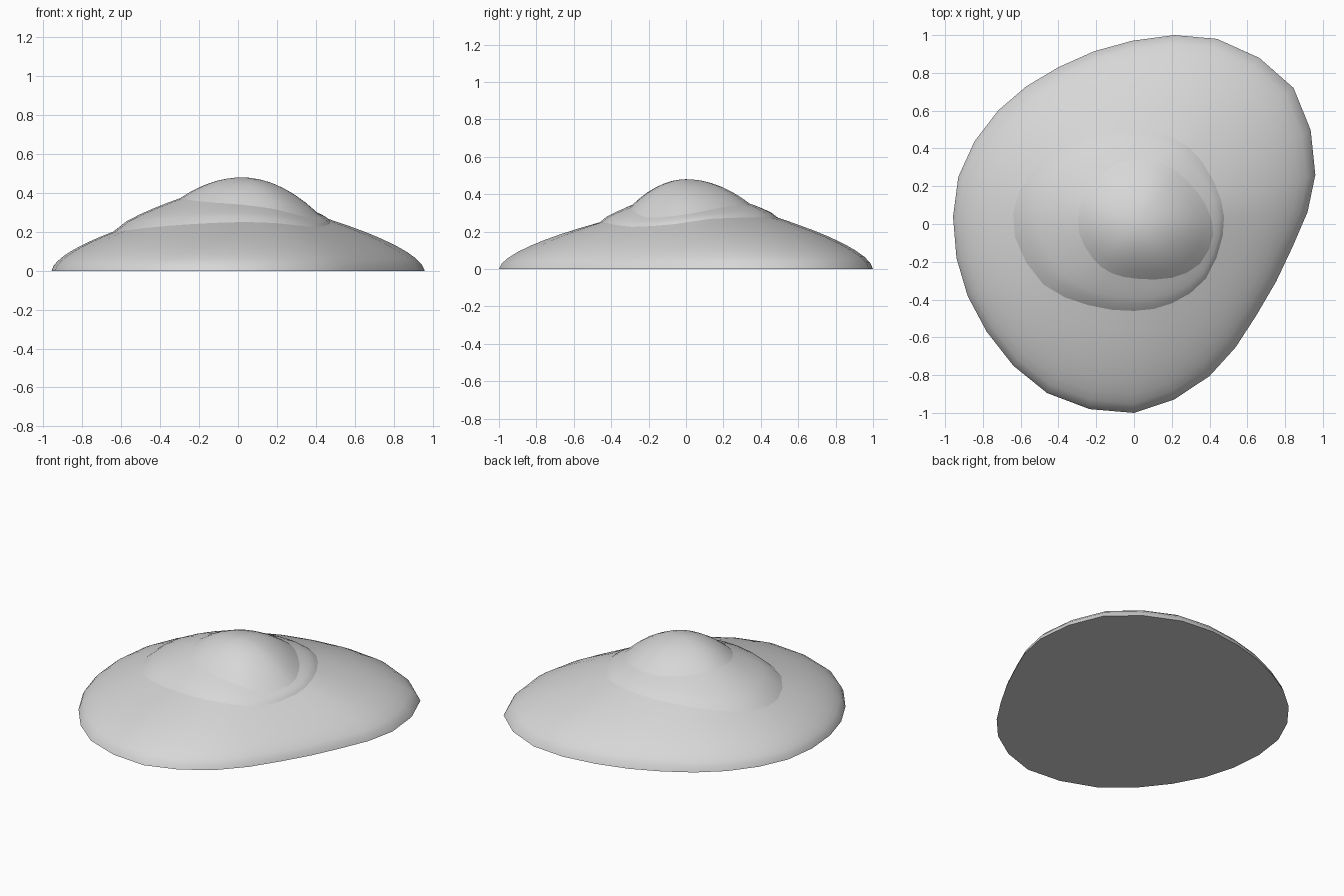
import bpy
import bmesh
from mathutils import Vector

cube = bpy.data.objects.get("Cube")
if cube:
    bpy.data.objects.remove(cube, do_unlink=True)

SIDES = 28

# Plain grey for the whole model
GREY = (0.68, 0.68, 0.68, 1)
grey = bpy.data.materials.new("light_grey")
grey.use_nodes = True
grey.diffuse_color = GREY
grey.node_tree.nodes["Principled BSDF"].inputs["Base Color"].default_value = GREY


def closed_curve(points):
    """Sample a smooth closed curve through the points."""
    pts = [Vector(p).to_3d() for p in points]
    n = len(pts)
    ring = []
    for i in range(SIDES):
        k, u = divmod(i * n / SIDES, 1)
        a, b, c, d = (pts[(int(k) + j) % n] for j in (-1, 0, 1, 2))
        ring.append(b + (c - a) * u / 2
                    + (a - b * 2.5 + c * 2 - d / 2) * u ** 2
                    + (b * 3 - c * 3 + d - a) * u ** 3 / 2)
    return ring


def make_layer(name, lower, upper, steps, rise):
    """Skin from the lower ring to the upper ring, with a curved rise in height."""
    bm = bmesh.new()
    rows = []
    for t in steps:
        row = []
        for a, b in zip(lower, upper):
            p = a.lerp(b, t)
            p.z = a.z + (b.z - a.z) * rise(t)
            row.append(bm.verts.new(p))
        rows.append(row)
    for r0, r1 in zip(rows, rows[1:]):
        for i in range(SIDES):
            j = (i + 1) % SIDES
            bm.faces.new((r0[i], r0[j], r1[j], r1[i]))
    bmesh.ops.remove_doubles(bm, verts=bm.verts, dist=0.0001)
    mesh = bpy.data.meshes.new(name)
    bm.to_mesh(mesh)
    bm.free()
    mesh.materials.append(grey)
    mesh.shade_smooth()
    obj = bpy.data.objects.new(name, mesh)
    bpy.context.collection.objects.link(obj)


# Lopsided rings where the layers meet, counter-clockwise from +x
rim = closed_curve([
    (.96, .26), (.845, .72), (.44, .98), (-.01, .97), (-.4, .83), (-.72, .6), (-.93, .25),
    (-.94, -.18), (-.78, -.57), (-.46, -.895), (0, -1), (.4, -.805), (.65, -.48), (.84, -.12)])
middle_ring = closed_curve([
    (.46, .13, .268), (.36, .33, .275), (.22, .45, .278), (0, .49, .275), (-.22, .46, .265),
    (-.44, .36, .24), (-.61, .17, .21), (-.63, -.07, .2), (-.48, -.32, .22), (-.24, -.43, .24),
    (0, -.46, .25), (.2, -.42, .245), (.38, -.29, .225), (.47, -.06, .24)])
top_ring = closed_curve([
    (.38, .1, .31), (.29, .22, .335), (.16, .32, .35), (0, .34, .35), (-.14, .29, .36),
    (-.24, .19, .37), (-.29, .08, .375), (-.29, -.05, .37), (-.22, -.18, .36), (-.12, -.26, .35),
    (.02, -.29, .34), (.2, -.285, .315), (.35, -.21, .275), (.42, -.05, .285)])
apex = [Vector((.02, 0, .48))] * SIDES
ground_centre = [Vector((0, 0, 0))] * SIDES

# Wide base, raised middle step and rounded crown
make_layer("base_shell", rim, middle_ring, (0, .03, .09, .18, .3, .45, .6, .8, 1), lambda t: t ** .6)
make_layer("middle_shell", middle_ring, top_ring, (0, .2, .4, .6, .8, 1), lambda t: t ** .72)
make_layer("crown", top_ring, apex, (0, .15, .3, .45, .6, .75, .9, 1), lambda t: 1 - (1 - t) ** 2)

# Flat underside, wound the other way so that it faces down
make_layer("underside", rim[::-1], ground_centre, (0, .5, 1), lambda t: t)
